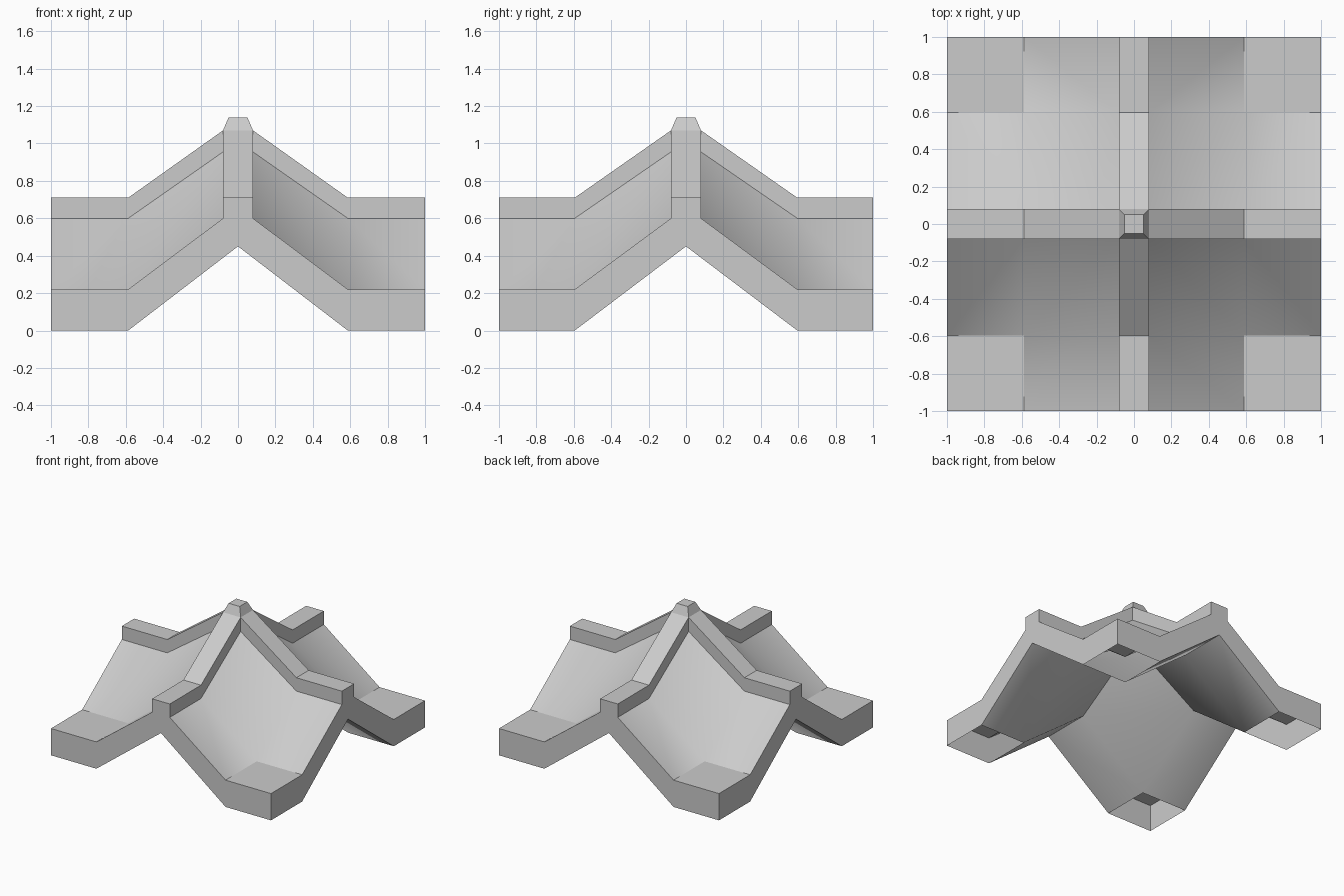
import bpy, bmesh, math

if "Cube" in bpy.data.objects:
    bpy.data.objects.remove(bpy.data.objects["Cube"])

W, XB, YB = 0.08, 0.587, 0.595      # ridge half width, slope starts in x and y
EAVE, SHOULDER, PEAK = 0.22, 0.60, 0.955


def finish(name, bm, smooth=False):
    """One quadrant (x, y > 0) mirrored to all four."""
    mesh = bpy.data.meshes.new(name)
    bm.to_mesh(mesh)
    bm.free()
    ob = bpy.data.objects.new(name, mesh)
    bpy.context.collection.objects.link(ob)
    if smooth:
        bpy.ops.object.select_all(action='DESELECT')
        ob.select_set(True)
        bpy.context.view_layer.objects.active = ob
        bpy.ops.object.shade_smooth_by_angle(angle=math.radians(34))
    mod = ob.modifiers.new("mirror", 'MIRROR')
    mod.use_axis = (True, True, False)
    mod.use_mirror_merge = False
    return ob


def sheet(name, rows, skip=(), flip=False, smooth=False):
    bm = bmesh.new()
    v = [[bm.verts.new(p) for p in row] for row in rows]
    for r in range(len(v) - 1):
        for c in range(len(v[0]) - 1):
            if (r, c) in skip:
                continue
            q = [v[r][c], v[r][c + 1], v[r + 1][c + 1], v[r + 1][c]]
            bm.faces.new(q[::-1] if flip else q)
    return finish(name, bm, smooth)


def heights(xs, ys, table):
    return [[(x, y, z) for x, z in zip(xs, row)] for y, row in zip(ys, table)]


# Roof skin: flat corner, two slopes and the inner valley patch
sheet("roof_skin", heights((W, XB, 1), (W, YB, 1),
      [(PEAK, SHOULDER, SHOULDER), (SHOULDER, EAVE, EAVE), (SHOULDER, EAVE, EAVE)]),
      smooth=True)

# Vaulted underside, open beneath the flat corners
sheet("underside", heights((0, XB, 1), (0, YB, 1),
      [(0.82, 0.45, 0.45), (0.45, 0, 0), (0.45, 0, 0)]),
      skip={(1, 1)}, flip=True, smooth=True)

# Ridge caps along both axes
def cap_path(b):
    return [(W, 1.07, PEAK), (b, 0.71, SHOULDER), (1, 0.71, SHOULDER)]

sheet("ridge_cap_y", [[(0, y, t), (W, y, t), (W, y, b)] for y, t, b in cap_path(YB)])
px = cap_path(XB)
sheet("ridge_cap_x", [[(x, 0, t) for x, t, b in px],
                      [(x, W, t) for x, t, b in px],
                      [(x, W, b) for x, t, b in px]])

# End walls following the roof profile
def end_profile(b):
    return [(0, 0.45), (0, 0.71), (W, 0.71), (W, SHOULDER),
            (b, EAVE), (1, EAVE), (1, 0), (b, 0)]

bm = bmesh.new()
bm.faces.new([bm.verts.new((u, 1, z)) for u, z in end_profile(XB)])
bm.faces.new([bm.verts.new((1, u, z)) for u, z in reversed(end_profile(YB))])
finish("end_walls", bm)

# Finial at the crossing
bpy.ops.mesh.primitive_cone_add(vertices=4, radius1=W * math.sqrt(2), radius2=0.05 * math.sqrt(2),
                                depth=0.07, location=(0, 0, 1.105), rotation=(0, 0, math.pi / 4))
bpy.context.object.name = "finial"
